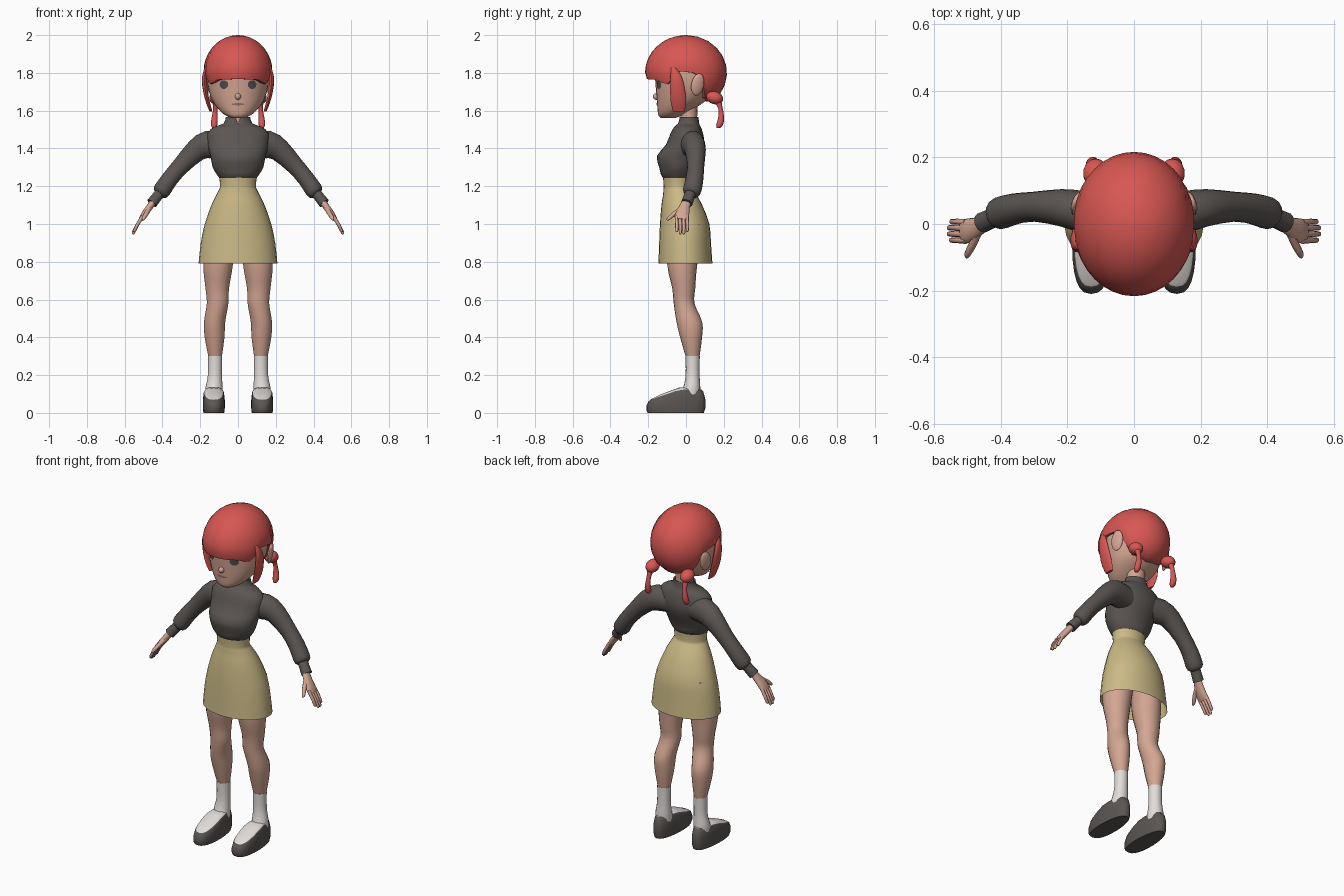
import bpy, bmesh, math
from mathutils import Vector, Matrix, Euler
from mathutils.bvhtree import BVHTree

if "Cube" in bpy.data.objects:
    bpy.data.objects.remove(bpy.data.objects["Cube"])


def material(name, r, g, b):
    m = bpy.data.materials.new(name)
    m.diffuse_color = (r, g, b, 1)
    m.use_nodes = True
    m.node_tree.nodes["Principled BSDF"].inputs["Base Color"].default_value = m.diffuse_color
    return m


SKIN = material("skin", 0.66, 0.38, 0.29)
HAIR = material("red hair", 0.68, 0.095, 0.085)
GREY = material("charcoal cloth", 0.105, 0.092, 0.085)
SKIRT = material("tan skirt", 0.60, 0.49, 0.24)
WHITE = material("white sock", 0.76, 0.72, 0.70)
EYE = material("dark eye", 0.075, 0.075, 0.08)
LIP = material("lip", 0.30, 0.15, 0.12)


def finish(name, bm, mats, mirror=False, angle=50):
    bmesh.ops.recalc_face_normals(bm, faces=bm.faces[:])
    me = bpy.data.meshes.new(name)
    bm.to_mesh(me)
    bm.free()
    for m in mats:
        me.materials.append(m)
    for p in me.polygons:
        p.use_smooth = True
    me.set_sharp_from_angle(angle=math.radians(angle))
    ob = bpy.data.objects.new(name, me)
    bpy.context.collection.objects.link(ob)
    if mirror:
        mod = ob.modifiers.new("mirror", 'MIRROR')
        mod.use_mirror_merge = False
    return ob


def grid(name, rows, mats, caps=(True, True), mirror=False, mat_rule=None, angle=50):
    """Skin closed rows of points together; mat_rule maps row number to a material."""
    bm = bmesh.new()
    vs = [[bm.verts.new(p) for p in row] for row in rows]
    n = len(rows[0])
    for i in range(len(rows) - 1):
        for j in range(n):
            k = (j + 1) % n
            f = bm.faces.new((vs[i][j], vs[i][k], vs[i + 1][k], vs[i + 1][j]))
            f.material_index = mat_rule(i) if mat_rule else 0
    for use, row, i in ((caps[0], vs[0], 0), (caps[1], vs[-1], len(rows) - 1)):
        if use:
            bm.faces.new(row).material_index = mat_rule(i) if mat_rule else 0
    return finish(name, bm, mats, mirror, angle)


def spline(keys, sub):
    """Catmull-Rom through the key rings."""
    out = []
    for i in range(len(keys) - 1):
        p0, p1, p2, p3 = (keys[max(0, min(len(keys) - 1, i + d))] for d in (-1, 0, 1, 2))
        for s in range(sub):
            t = s / sub
            out.append([0.5 * (2 * b + (c - a) * t + (2 * a - 5 * b + 4 * c - d) * t * t
                               + (3 * b - a - 3 * c + d) * t ** 3)
                        for a, b, c, d in zip(p0, p1, p2, p3)])
    return out + [list(keys[-1])]


def loft_rows(keys, n, sub, flat):
    rings = spline(keys, sub)
    rows = []
    for i, (x, y, z, a, b) in enumerate(rings):
        t = Vector((0, 0, 1))
        if not flat:
            t = (Vector(rings[min(i + 1, len(rings) - 1)][:3])
                 - Vector(rings[max(i - 1, 0)][:3])).normalized()
        v = Vector((0, 1, 0))
        v = (v - t * v.dot(t)).normalized()
        u = v.cross(t)
        rows.append([Vector((x, y, z)) + u * a * math.sin(2 * math.pi * j / n)
                     - v * b * math.cos(2 * math.pi * j / n) for j in range(n)])
    return rows


def loft(name, keys, mat, n=16, sub=2, flat=False, caps=(True, True), mirror=False):
    """Tube through (x, y, z, width radius, depth radius) rings."""
    return grid(name, loft_rows(keys, n, sub, flat), [mat], caps, mirror)


def centred(keys):
    """(z, y, width, depth) rings on the centre line."""
    return [(0, y, z, a, b) for z, y, a, b in keys]


def ball(name, loc, radii, mat, mirror=False, tilt=(0, 0, 0), seg=14):
    bm = bmesh.new()
    mtx = Matrix.Translation(loc) @ Euler(tilt).to_matrix().to_4x4() @ Matrix.Diagonal((*radii, 1))
    bmesh.ops.create_uvsphere(bm, u_segments=seg, v_segments=seg // 2 + 2, radius=1, matrix=mtx)
    return finish(name, bm, [mat], mirror)


# Head, neck, nose, ears
head = loft("head", centred([
    (1.56, -.095, .03, .035), (1.573, -.085, .062, .06), (1.60, -.062, .097, .088),
    (1.65, -.026, .135, .128), (1.70, -.01, .153, .148), (1.76, 0, .163, .163),
    (1.85, 0, .158, .165), (1.93, 0, .115, .125), (1.965, 0, .05, .05)]), SKIN, 28, 2, True)
loft("neck", centred([(1.46, .015, .062, .052), (1.56, .015, .052, .044),
                      (1.66, .015, .055, .05)]), SKIN, 16, 2, True)
ball("nose", (0, -.155, 1.675), (.016, .021, .018), SKIN)
ball("ear", (.172, .062, 1.738), (.014, .036, .06), SKIN, True, (-.15, .12, .35))

# Eyes and mouth: thin patches laid on the face
bvh = BVHTree.FromPolygons([v.co for v in head.data.vertices],
                           [p.vertices[:] for p in head.data.polygons])


def face_patch(name, cx, cz, rx, rz, mat, mirror):
    rows = []
    for k in (.05, .5, 1):
        row = []
        for j in range(14):
            a = 2 * math.pi * j / 14
            x, z = cx + k * rx * math.cos(a), cz + k * rz * math.sin(a)
            hit = bvh.ray_cast(Vector((x, -1, z)), Vector((0, 1, 0)))[0]
            row.append(Vector((x, hit.y - .003, z)))
        rows.append(row)
    grid(name, rows, [mat], (True, False), mirror)


face_patch("eye", .075, 1.738, .023, .023, EYE, True)
face_patch("mouth", 0, 1.634, .035, .006, LIP, False)

# Hair cap: ellipsoid cut along a hemline that depends on direction
HEM = [(0, 1.767), (38, 1.765), (55, 1.742), (66, 1.742), (76, 1.81),
       (104, 1.80), (115, 1.775), (124, 1.67), (180, 1.648)]


def hem(deg):
    for (a, za), (b, zb) in zip(HEM, HEM[1:]):
        if deg <= b:
            return za + (zb - za) * (deg - a) / (b - a)
    return HEM[-1][1]


SEG, ROWS = 36, 9
cap = [[] for _ in range(ROWS + 2)]
for j in range(SEG):
    az = 2 * math.pi * j / SEG
    deg = math.degrees(az)
    low = math.asin((hem(min(deg, 360 - deg)) - 1.80) / .2)
    for i in range(ROWS + 2):
        f = min(i, ROWS) / ROWS
        phi = math.radians(88) * (1 - f) + low * f
        r = math.cos(phi) * (.72 if i > ROWS else .965 if i == ROWS else 1)
        cap[i].append(Vector((.184 * r * math.sin(az), -.217 * r * math.cos(az),
                              1.80 + .2 * math.sin(phi))))
grid("hair_cap", cap, [HAIR], (True, False))

# Side locks, buns and pigtails
loft("side_lock", [(.166, -.068, 1.835, .008, .010), (.178, -.052, 1.78, .013, .030),
                   (.172, -.044, 1.70, .013, .040), (.158, -.040, 1.64, .011, .040),
                   (.143, -.038, 1.595, .008, .030)], HAIR, 10, 2, True, mirror=True)
ball("hair_bun", (.115, .152, 1.668), (.038, .046, .034), HAIR, True, (-.3, 0, 0))
loft("pigtail", [(.117, .165, 1.66, .022, .02), (.12, .183, 1.61, .012, .012),
                 (.124, .186, 1.56, .017, .016), (.127, .178, 1.525, .018, .018),
                 (.127, .172, 1.508, .009, .010)], HAIR, 10, 2, True, mirror=True)

# Sweater body with a notched collar
rows = loft_rows(centred([
    (1.243, -.045, .098, .075), (1.262, -.045, .112, .088), (1.30, -.045, .134, .097),
    (1.36, -.037, .146, .117), (1.42, -.004, .162, .102), (1.48, .004, .162, .086),
    (1.515, .008, .125, .070), (1.532, .014, .076, .056), (1.567, .015, .064, .050),
    (1.562, .015, .054, .045)]), 28, 2, True)
for row in rows[-4:]:
    row[0].z = min(row[0].z, 1.522)
grid("sweater", rows, [GREY], (True, False))

# Sleeves and cuffs
loft("sleeve", [(.08, .02, 1.42, .070, .066), (.16, .038, 1.42, .074, .062),
                (.22, .049, 1.39, .061, .056), (.30, .052, 1.31, .048, .045),
                (.36, .045, 1.24, .045, .047), (.398, .034, 1.185, .047, .049),
                (.413, .027, 1.165, .041, .043), (.420, .024, 1.157, .025, .026)],
     GREY, 18, 2, mirror=True)
loft("cuff", [(.405, .03, 1.175, .028, .030), (.43, .016, 1.143, .028, .030),
              (.456, .004, 1.11, .030, .031)], GREY, 14, 1, mirror=True)

# Hands
loft("palm", [(.44, .008, 1.13, .019, .022), (.468, -.008, 1.09, .018, .029),
              (.497, -.020, 1.05, .017, .037), (.516, -.023, 1.022, .011, .035)],
     SKIN, 14, 2, mirror=True)
for k, length in enumerate((.85, 1, 1, .87)):
    y = .005 - .0185 * k
    loft(f"finger_{k + 1}", [(.505, y, 1.042, .010, .0095),
                             (.505 + .030 * length, y + .002, 1.042 - .05 * length, .0095, .009),
                             (.505 + .050 * length, y + .002, 1.042 - .09 * length, .0085, .008),
                             (.505 + .052 * length, y + .002, 1.042 - .097 * length, .004, .004)],
         SKIN, 8, 1, mirror=True)
loft("thumb", [(.468, -.022, 1.085, .013, .013), (.485, -.062, 1.055, .012, .012),
               (.500, -.090, 1.030, .010, .010), (.503, -.101, 1.020, .004, .004)],
     SKIN, 8, 2, mirror=True)

# Skirt, open at the hem
loft("skirt", centred([
    (.79, -.003, .209, .143), (.90, -.005, .197, .137), (1.0, -.007, .176, .131),
    (1.10, -.022, .141, .108), (1.15, -.032, .117, .090), (1.185, -.042, .099, .077),
    (1.20, -.044, .095, .074), (1.25, -.045, .099, .077)]), SKIRT, 28, 2, True, (False, True))

# Legs and socks
loft("leg", [(.09, -.005, 1.0, .082, .10), (.105, -.02, .79, .080, .080),
             (.110, -.012, .66, .063, .061), (.108, -.010, .58, .058, .055),
             (.124, .018, .48, .057, .068), (.124, .027, .40, .053, .058),
             (.121, .035, .295, .036, .036)], SKIN, 18, 3, True, mirror=True)
loft("sock", [(.121, .035, .30, .038, .038), (.122, .035, .20, .038, .037),
              (.127, .030, .13, .046, .046), (.127, .015, .07, .046, .060)],
     WHITE, 18, 3, True, mirror=True)


# Shoes: dark sides rising to a sloped rim, white foot top inside the rim
def shoe_ring(scale, height, lift=0.0):
    row = []
    for j in range(24):
        a = 2 * math.pi * j / 24
        c, s = math.cos(a), math.sin(a)
        px = math.copysign(abs(s) ** .75, s)
        py = math.copysign(abs(c) ** .8, c)
        y = -.054 - .156 * py * scale
        w = .058 - .010 * max(0, -py)
        slope = min(1, max(0, (y + .21) / .18))
        row.append(Vector((.128 + w * px * scale, y, height * (.062 + .062 * slope) + lift)))
    return row


shoe = [shoe_ring(.95, 0), shoe_ring(1, .2), shoe_ring(1, .6), shoe_ring(.93, .92),
        shoe_ring(.86, 1), shoe_ring(.80, 1, .003), shoe_ring(.5, 1, .010), shoe_ring(.1, 1, .012)]
grid("shoe", shoe, [GREY, WHITE], mirror=True, mat_rule=lambda i: int(i >= 4))
